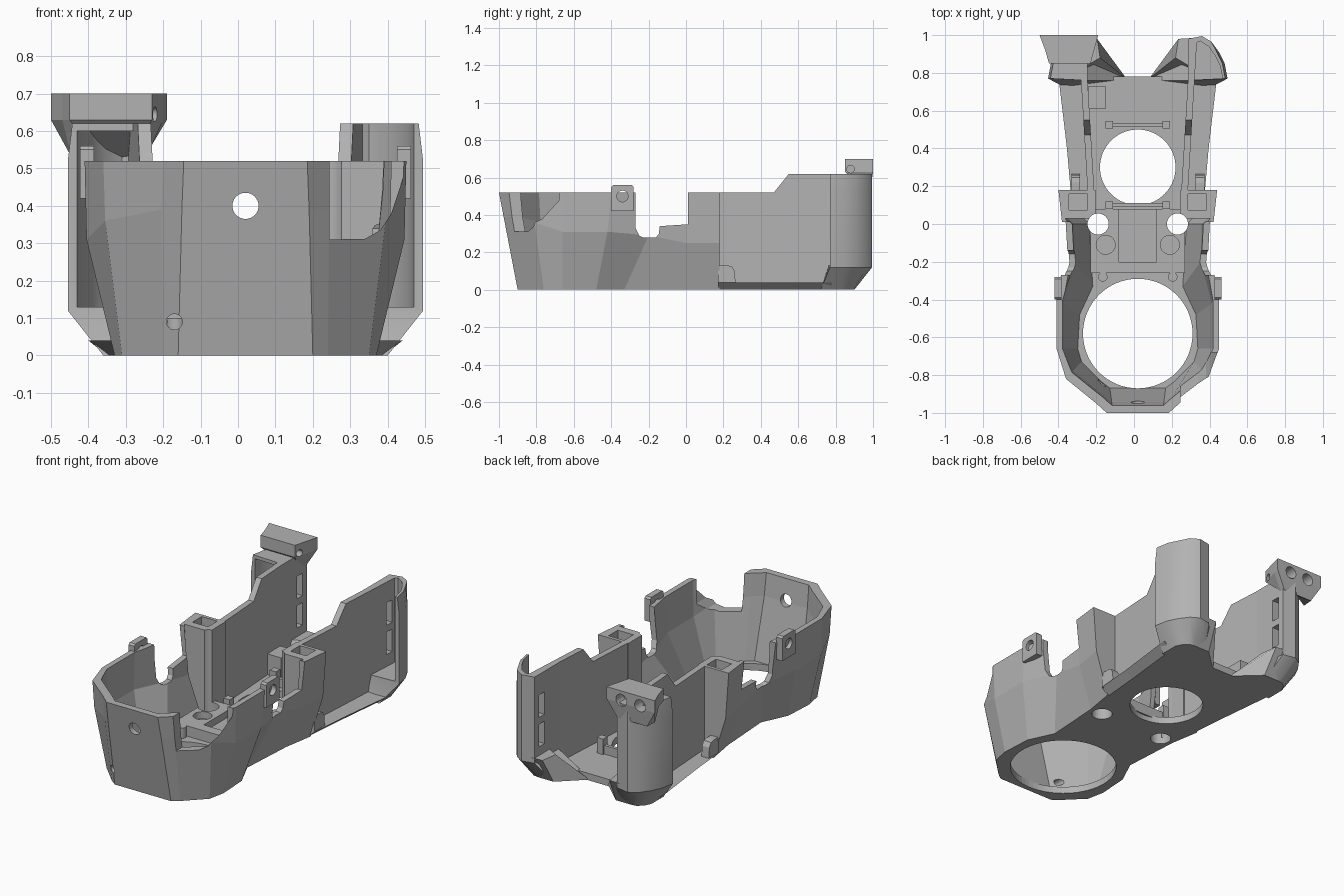
import bpy, bmesh, math

cube = bpy.data.objects.get("Cube")
if cube:
    bpy.data.objects.remove(cube)

CX = 0.02  # symmetry plane of the shell

grey = bpy.data.materials.new("mid_grey")
grey.use_nodes = True
colour = (0.45, 0.45, 0.45, 1)
grey.diffuse_color = colour
bsdf = next(n for n in grey.node_tree.nodes if n.type == "BSDF_PRINCIPLED")
bsdf.inputs["Base Color"].default_value = colour
bsdf.inputs["Roughness"].default_value = 0.6


def loft(name, rings):
    """Skin matching rings of points and cap both ends."""
    bm = bmesh.new()
    loops = [[bm.verts.new(p) for p in ring] for ring in rings]
    n = len(loops[0])
    for a, b in zip(loops, loops[1:]):
        for i in range(n):
            j = (i + 1) % n
            bm.faces.new((a[i], a[j], b[j], b[i]))
    bm.faces.new(loops[0])
    bm.faces.new(loops[-1])
    bmesh.ops.recalc_face_normals(bm, faces=bm.faces)
    me = bpy.data.meshes.new(name)
    bm.to_mesh(me)
    bm.free()
    ob = bpy.data.objects.new(name, me)
    bpy.context.scene.collection.objects.link(ob)
    me.materials.append(grey)
    return ob


def prism(name, pts, axis, lo, hi):
    """Extrude a flat profile along one axis."""
    place = {"x": lambda u, v, w: (w, u, v),
             "y": lambda u, v, w: (u, w, v),
             "z": lambda u, v, w: (u, v, w)}[axis]
    return loft(name, [[place(u, v, w) for u, v in pts] for w in (lo, hi)])


def box(name, x, y, z):
    return prism(name, [(x[0], y[0]), (x[1], y[0]), (x[1], y[1]), (x[0], y[1])], "z", *z)


def rod(name, u, v, r, axis, lo, hi, n=40):
    pts = [(u + r * math.cos(t * math.tau / n), v + r * math.sin(t * math.tau / n)) for t in range(n)]
    return prism(name, pts, axis, lo, hi)


def cut(ob, *cutters):
    """Subtract cutters from a part, then throw the cutters away."""
    for c in cutters:
        c.hide_render = True
        mod = ob.modifiers.new("cut", "BOOLEAN")
        mod.operation, mod.solver, mod.object = "DIFFERENCE", "EXACT", c
    bpy.context.view_layer.update()
    deps = bpy.context.evaluated_depsgraph_get()
    me = bpy.data.meshes.new_from_object(ob.evaluated_get(deps))
    ob.modifiers.clear()
    ob.data = me
    for c in cutters:
        bpy.data.objects.remove(c)


def mirrored_ring(half, heights, inset=0.0, back=None):
    """Full outline from (half width, y) points running front to back."""
    if not isinstance(heights, list):
        heights = [heights] * len(half)
    pts = [(w - inset, y + (inset if y < -0.7 else 0), z) for (w, y), z in zip(half, heights)]
    if back is not None:
        pts[-1] = (pts[-1][0], back, pts[-1][2])
    return ([(CX + w, y, z) for w, y, z in pts] +
            [(CX - w, y, z) for w, y, z in reversed(pts)])


def side_x(s, lo, hi):
    return sorted((CX + s * lo, CX + s * hi))


# Front shell: faceted tub with a pinched waist
foot = [(.18, -.9), (.22, -.87), (.33, -.76), (.35, -.66), (.34, -.48), (.27, -.33), (.29, 0), (.32, .18)]
mid = [(.17, -.975), (.225, -.93), (.375, -.81), (.425, -.66), (.425, -.42), (.365, -.2), (.37, 0), (.4, .18)]
mid_z = [.39, .39, .36, .31, .31, .29, .25, .25]
rim = [(.165, -1), (.22, -.95), (.38, -.82), (.43, -.66), (.43, -.4), (.39, -.18), (.4, 0), (.42, .18)]
shell = loft("front_shell", [mirrored_ring(foot, 0), mirrored_ring(mid, mid_z), mirrored_ring(rim, .52)])
cut(shell,
    loft("hollow", [mirrored_ring(foot, .04, .032, .03), mirrored_ring(mid, mid_z, .032, .03),
                    mirrored_ring(rim, .6, .03, .03)]),
    box("channel", (CX - .225, CX + .225), (-.05, .3), (.04, .7)))
cut(shell,
    prism("side_windows", [(-.27, .7), (-.27, .33), (-.25, .29), (-.23, .28), (-.16, .28), (-.145, .3),
                           (-.14, .34), (.01, .35), (.01, .7)], "x", -.7, .7),
    prism("corner_notch", [(.245, .7), (.245, .31), (.34, .312), (.38, .335), (.41, .38), (.45, .5),
                           (.5, .7)], "y", -1.2, -.68))
cut(shell, rod("front_port", CX, .4, .035, "y", -1.1, -.8),
    rod("screw_port", -.17, .09, .021, "y", -1.1, -.8),
    rod("large_opening", CX, -.58, .29, "z", -.1, .1, 64),
    rod("small_opening", CX, .3, .2, "z", -.1, .1, 64))
for s in (1, -1):
    cut(shell, box("pocket", side_x(s, .265, .365), (.075, .16), (.33, .7)),
        rod("floor_port", CX + s * .21, 0, .056, "z", -.1, .7))

# Rear floor with sloped outer edge
edge_low = [(.31, .17), (.33, .4), (.37, .78)]
edge_high = [(.355, .17), (.375, .4), (.42, .78)]
floor = loft("rear_floor", [mirrored_ring(edge_low, 0), mirrored_ring(edge_high, .04)])
cut(floor, rod("small_opening", CX, .3, .2, "z", -.1, .1, 64))

# Raised deck between the two openings
deck = box("middle_deck", (CX - .25, CX + .25), (-.26, .08), (.03, .1))
cut(deck, box("recess", (CX - .1, CX + .1), (-.2, .2), (.06, .2)))
for s in (1, -1):
    cut(deck, rod("port", CX + s * .21, 0, .056, "z", 0, .2),
        rod("magnet_seat", CX + s * .17, -.11, .05, "z", .06, .2))
cut(deck, rod("large_opening", CX, -.58, .29, "z", 0, .2, 64))

# Low rails framing the small opening
for name, y in (("front_rail", .09), ("rear_rail", .515)):
    box(name, (CX - .14, CX + .14), (y, y + .02), (.03, .09))
    for s in (1, -1):
        box(name + "_post", side_x(s, .13, .17), (y - .01, y + .03), (.03, .13))
box("floor_block", (-.24, -.15), (.61, .73), (.03, .16))


def wall_w(y):
    return .22 + .06 * y


wall_side = [(.03, .01), (.03, .52), (.47, .52), (.55, .62), (.97, .62), (.97, .13), (.85, .01)]
wing_foot = [(.06, .76), (.22, .89), (.3, .9), (.33, .895), (.36, .87), (.38, .83), (.38, .72)]
wing_plan = [(.265, .76), (.265, .98), (.34, .995), (.39, .965), (.43, .91), (.46, .85), (.475, .77)]
cavity = [(.298, .6), (.298, .955), (.33, .968), (.375, .94), (.41, .89), (.435, .84), (.45, .77), (.45, .6)]
scoop_low = [(.06, .77), (.2, .9), (.3, .9), (.3, .77)]
scoop_high = [(.2, .88), (.215, .98), (.3, .985), (.3, .82)]

for s, label in ((1, "left"), (-1, "right")):
    # Tall side wall with rear slots
    wall = loft(label + "_wall", [[(CX + s * (wall_w(y) + t), y, z) for y, z in wall_side] for t in (0, .035)])
    cut(wall, rod("floor_port", CX + s * .21, 0, .056, "z", -.1, .7))
    # Curved rear column, hollow and open to the front
    rings = [(wing_foot, 0), (wing_plan, .12), (wing_plan, .52),
             ([(w - .012 * (w > .4), y) for w, y in wing_plan], .62)]
    column = loft(label + "_rear_column", [[(CX + s * w, y, z) for w, y in r] for r, z in rings])
    cut(column, prism("cavity", [(CX + s * w, y) for w, y in cavity], "z", .13, .7 if s > 0 else .6))
    for ob in (wall, column):
        cut(ob, *[box("slot", side_x(s, .2, .32), (.89, .94), (z, z + .13)) for z in (.2, .37)])
    column.data.shade_smooth()
    column.data.set_sharp_from_angle(angle=math.radians(32))
    # Sloped scoop at the rear corner
    loft(label + "_scoop", [[(CX + s * w, y, z) for w, y in r] for r, z in ((scoop_low, 0), (scoop_high, .15))])
    # Drilled mounting tab
    lo, hi = side_x(s, .405, .442)
    tab = prism(label + "_tab", [(-.4, .42), (-.28, .42), (-.28, .55), (-.29, .56), (-.39, .56), (-.4, .55)],
                "x", lo, hi)
    cut(tab, rod("tab_hole", -.34, .5, .03, "x", lo - .1, hi + .1))
    # Rounded foot on the ledge, and a screw boss
    xs = side_x(s, .305, .352)
    prism(label + "_foot", [(.17, .035), (.265, .035), (.26, .1), (.245, .125), (.22, .13), (.17, .13)], "x", *xs)
    rod(label + "_boss", CX + s * .185, -.28, .025, "z", .01, .1, 24)

# Flared head on the right column with two screw seats
top = [(-.5, 1), (-.19, 1), (-.2, .96), (-.23, .85), (-.45, .85), (-.47, .92)]
neck = [(-.44, .985), (-.25, .985), (-.245, .96), (-.245, .88), (-.43, .88), (-.445, .92)]
head = loft("cable_head", [[(x, y, .6 if y < .9 else .53) for x, y in neck],
                           [(x, y, .63) for x, y in top], [(x, y, .7) for x, y in top]])
cut(head, *[rod("screw_seat", x, .645, .035, "y", .93, 1.1) for x in (-.405, -.285)],
    rod("side_port", .88, .645, .02, "x", -.28, -.1))
